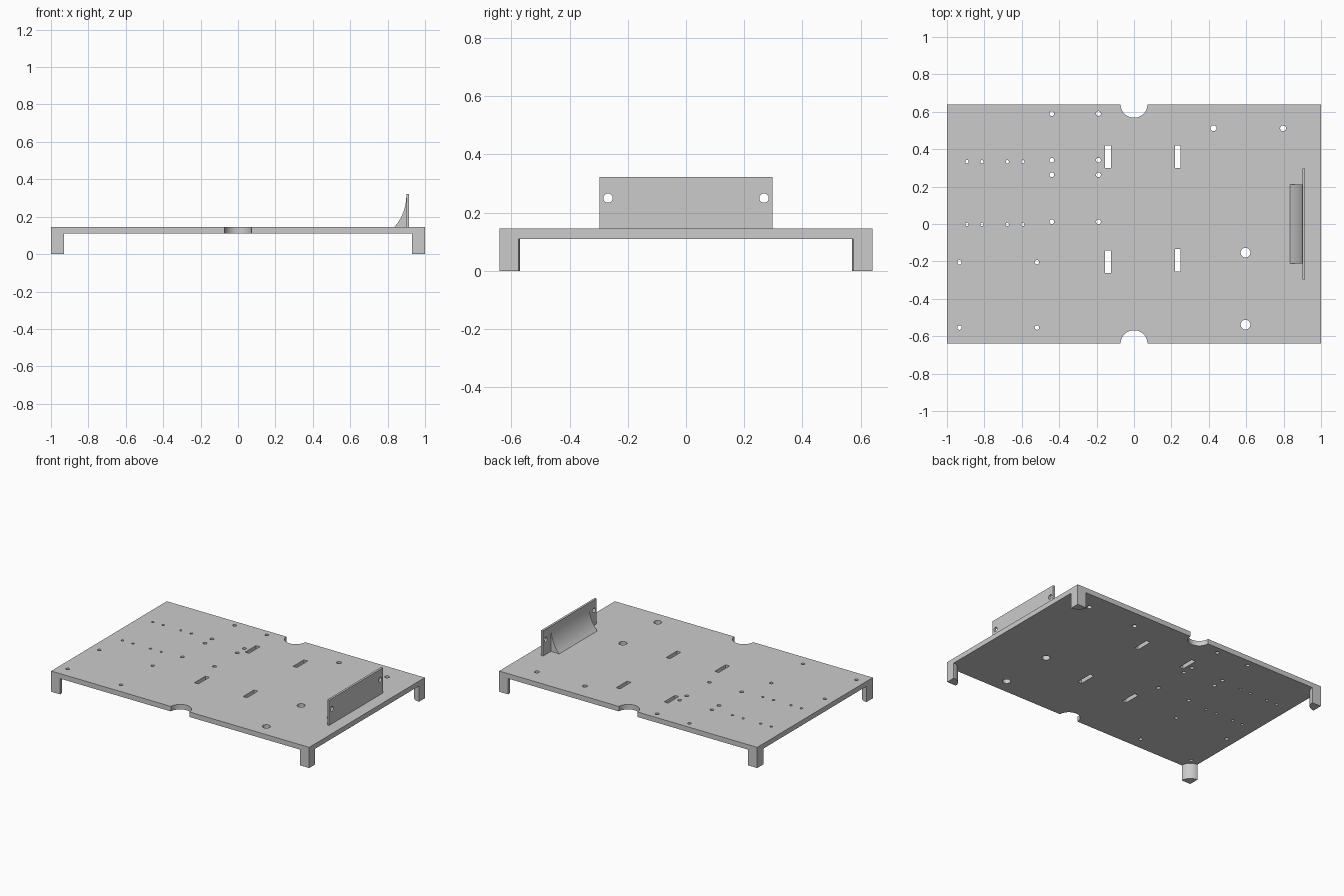
import bpy, bmesh, math
from mathutils import Matrix, Vector

cube = bpy.data.objects.get("Cube")
if cube:
    bpy.data.objects.remove(cube, do_unlink=True)

GREY = (0.6, 0.6, 0.6, 1)
grey = bpy.data.materials.new("plain_grey")
grey.use_nodes = True
grey.diffuse_color = GREY
for node in grey.node_tree.nodes:
    if node.type == 'BSDF_PRINCIPLED':
        node.inputs["Base Color"].default_value = GREY

BOTTOM, TOP = 0.11, 0.145
HALF_X, HALF_Y = 1.0, 0.64


def finish(name, bm):
    bmesh.ops.recalc_face_normals(bm, faces=bm.faces)
    mesh = bpy.data.meshes.new(name)
    bm.to_mesh(mesh)
    bm.free()
    mesh.materials.append(grey)
    obj = bpy.data.objects.new(name, mesh)
    bpy.context.collection.objects.link(obj)
    return obj


def add_box(bm, x, y, z):
    size = Matrix.Diagonal((x[1] - x[0], y[1] - y[0], z[1] - z[0], 1))
    mid = Vector((sum(x) / 2, sum(y) / 2, sum(z) / 2))
    bmesh.ops.create_cube(bm, size=1, matrix=Matrix.Translation(mid) @ size)


def add_rod(bm, centre, radius, axis='Z', depth=0.2, sides=32):
    turn = Matrix.Rotation(math.pi / 2, 4, 'Y') if axis == 'X' else Matrix()
    bmesh.ops.create_cone(bm, cap_ends=True, segments=sides, radius1=radius, radius2=radius,
                          depth=depth, matrix=Matrix.Translation(centre) @ turn)


def extrude(name, points, direction):
    bm = bmesh.new()
    face = bm.faces.new([bm.verts.new(p) for p in points])
    result = bmesh.ops.extrude_face_region(bm, geom=[face], use_keep_orig=True)
    moved = [v for v in result["geom"] if isinstance(v, bmesh.types.BMVert)]
    bmesh.ops.translate(bm, verts=moved, vec=direction)
    return finish(name, bm)


def cut(target, cutter_bm):
    cutter = finish("cutter", cutter_bm)
    cutter.hide_render = True
    mod = target.modifiers.new("holes", 'BOOLEAN')
    mod.operation = 'DIFFERENCE'
    mod.solver = 'EXACT'
    mod.object = cutter
    graph = bpy.context.evaluated_depsgraph_get()
    mesh = bpy.data.meshes.new_from_object(target.evaluated_get(graph))
    target.modifiers.clear()
    target.data = mesh
    bpy.data.objects.remove(cutter, do_unlink=True)


def smooth(obj):
    bpy.ops.object.select_all(action='DESELECT')
    obj.select_set(True)
    bpy.context.view_layer.objects.active = obj
    bpy.ops.object.shade_smooth_by_angle(angle=math.radians(30))


# Base plate
bm = bmesh.new()
add_box(bm, (-HALF_X, HALF_X), (-HALF_Y, HALF_Y), (BOTTOM, TOP))
plate = finish("base_plate", bm)

# Mounting holes: radius, x positions, y positions
hole_grids = [
    (0.009, (-0.893, -0.813, -0.677, -0.594), (-0.002, 0.333)),
    (0.013, (-0.44, -0.19), (0.012, 0.263, 0.341, 0.59)),
    (0.012, (-0.933, -0.519), (-0.204, -0.554)),
    (0.016, (0.425, 0.797), (0.512,)),
    (0.026, (0.596,), (-0.153, -0.538)),
]
bm = bmesh.new()
for radius, xs, ys in hole_grids:
    for x in xs:
        for y in ys:
            add_rod(bm, (x, y, TOP), radius)
# Edge notches
for side in (-1, 1):
    add_rod(bm, (0, side * HALF_Y, TOP), 0.072, sides=48)
# Strap slots
for x, y in ((-0.139, 0.359), (0.233, 0.359), (-0.139, -0.202), (0.233, -0.194)):
    add_box(bm, (x - 0.015, x + 0.015), (y - 0.06, y + 0.06), (0, 0.3))
cut(plate, bm)
smooth(plate)

# Quarter-round corner legs
for sx, x_name in ((-1, "right"), (1, "left")):
    for sy, y_name in ((-1, "front"), (1, "back")):
        reach = 0.07 if sx < 0 else 0.064
        outline = [(sx * HALF_X, sy * HALF_Y, 0)]
        for i in range(13):
            a = math.pi / 2 * i / 12
            outline.append((sx * (HALF_X - 0.07 * math.cos(a)),
                            sy * (HALF_Y - reach * math.sin(a)), 0))
        smooth(extrude(f"{y_name}_{x_name}_leg", outline, (0, 0, BOTTOM)))

# Upright panel with two screw holes
bm = bmesh.new()
add_box(bm, (0.9, 0.915), (-0.297, 0.297), (TOP, 0.322))
panel = finish("upright_panel", bm)
bm = bmesh.new()
for y in (-0.268, 0.268):
    add_rod(bm, (0.907, y, 0.25), 0.016, axis='X')
cut(panel, bm)
smooth(panel)

# Concave brace behind the panel
profile = [(0.9, -0.211, TOP)]
for i in range(13):
    t = i / 12
    a = math.radians(50 * t)
    x = 0.9 - 0.065 * (1 - math.cos(a)) / (1 - math.cos(math.radians(50)))
    z = 0.315 - (0.315 - TOP) * math.sin(a) / math.sin(math.radians(50))
    profile.append((x, -0.211, z))
smooth(extrude("panel_brace", profile, (0, 0.422, 0)))
